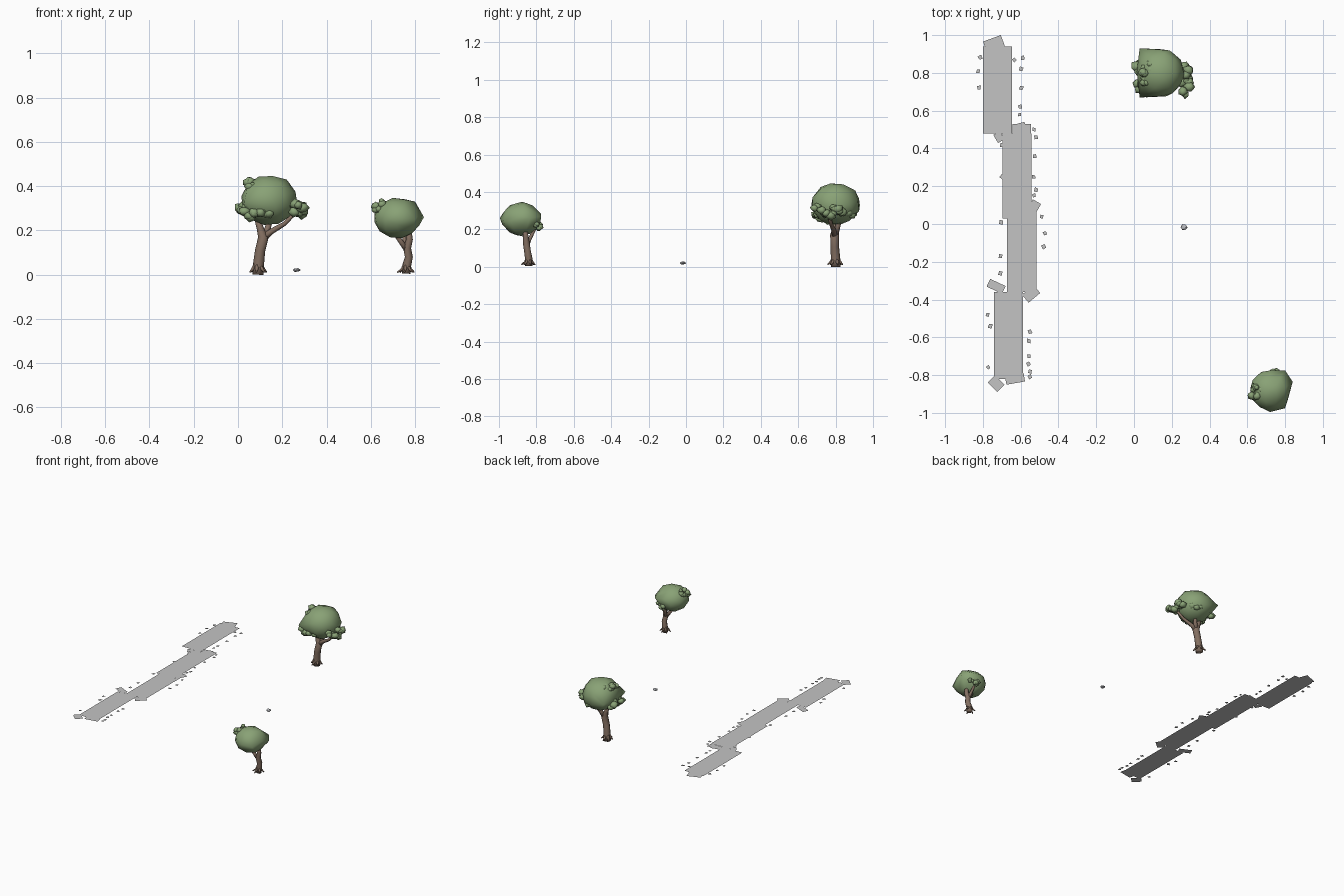
import bpy
import bmesh
import math
import random
from mathutils import Vector, Matrix

random.seed(7)
cube = bpy.data.objects.get("Cube")
if cube:
    bpy.data.objects.remove(cube, do_unlink=True)


def material(name, colour):
    mat = bpy.data.materials.new(name)
    mat.use_nodes = True
    mat.diffuse_color = (*colour, 1)
    mat.node_tree.nodes["Principled BSDF"].inputs["Base Color"].default_value = (*colour, 1)
    return mat


leaf = material("leaf green", (0.25, 0.36, 0.18))
bark = material("bark brown", (0.23, 0.16, 0.12))
paving = material("paving grey", (0.55, 0.55, 0.55))
stone = material("stone grey", (0.5, 0.51, 0.54))


def finish(name, bm, mat, smooth=False):
    mesh = bpy.data.meshes.new(name)
    for face in bm.faces:
        face.smooth = smooth
    bm.to_mesh(mesh)
    bm.free()
    mesh.materials.append(mat)
    obj = bpy.data.objects.new(name, mesh)
    bpy.context.collection.objects.link(obj)
    return obj


def add_blob(bm, centre, size, detail, jitter):
    """Add a lumpy ball to the mesh."""
    ball = bmesh.ops.create_icosphere(bm, subdivisions=detail, radius=1)
    spin = Matrix.Rotation(random.uniform(0, math.tau), 3, Vector((1, random.random(), 1)))
    for v in ball["verts"]:
        v.co = spin @ v.co * random.uniform(1 - jitter, 1 + jitter)
        v.co = Vector(centre) + v.co * Vector(size)


def crown(name, centre, size, corners):
    """A big rounded leaf mass, pulled out to a few blunt corners."""
    bm = bmesh.new()
    add_blob(bm, centre, size, 2, 0.03)
    for corner in corners:
        bm.verts.new(corner)
    hull = bmesh.ops.convex_hull(bm, input=bm.verts[:])
    loose = [g for g in hull["geom_interior"] + hull["geom_unused"]
             if isinstance(g, bmesh.types.BMVert)]
    bmesh.ops.delete(bm, geom=list(set(loose)), context="VERTS")
    finish(name, bm, leaf, True)


def leaf_clump(name, centre, spread, count, radius):
    """A cluster of small leaf balls scattered through an ellipsoid."""
    bm = bmesh.new()
    for _ in range(count):
        way = Vector((random.gauss(0, 1), random.gauss(0, 1), random.gauss(0, 1))).normalized()
        spot = Vector(centre) + way * Vector(spread) * random.uniform(0.5, 1)
        r = radius * random.uniform(0.75, 1.15)
        add_blob(bm, spot, (r, r, r * 0.85), 1, 0.18)
    finish(name, bm, leaf, True)


def add_tube(bm, points, sides=8):
    """Add a tapered limb through (x, y, z, radius) points."""
    rings = []
    for i, p in enumerate(points):
        before, after = points[max(i - 1, 0)], points[min(i + 1, len(points) - 1)]
        axis = Vector(after[:3]) - Vector(before[:3])
        turn = Vector((0, 0, 1)).rotation_difference(axis)
        ring = []
        for k in range(sides):
            a = math.tau * k / sides
            offset = turn @ Vector((math.cos(a), math.sin(a), 0))
            ring.append(bm.verts.new(Vector(p[:3]) + offset * p[3]))
        rings.append(ring)
    for low, high in zip(rings, rings[1:]):
        for k in range(sides):
            n = (k + 1) % sides
            bm.faces.new((low[k], low[n], high[n], high[k]))
    bm.faces.new(rings[0][::-1])
    bm.faces.new(rings[-1])


def trunk(name, limbs, root_reach):
    """Trunk and boughs in one mesh, with roots spread around the foot."""
    bm = bmesh.new()
    for limb in limbs:
        add_tube(bm, limb)
    x, y, z, r = limbs[0][0]
    for k in range(6):
        a = math.tau * (k + 0.3) / 6
        cx, cy = math.cos(a), math.sin(a)
        reach = root_reach * random.uniform(0.85, 1.1)
        add_tube(bm, [(x + cx * r * 0.5, y + cy * r * 0.5, 0.045, r * 0.4),
                      (x + cx * r, y + cy * r, 0.025, r * 0.35),
                      (x + cx * reach, y + cy * reach, 0.011, 0.003)], 5)
    finish(name, bm, bark, True)


# Large tree
trunk("large_tree_trunk", [
    [(0.09, 0.8, 0, 0.025), (0.092, 0.8, 0.04, 0.025), (0.1, 0.795, 0.11, 0.023),
     (0.115, 0.795, 0.17, 0.024), (0.1, 0.8, 0.21, 0.016), (0.08, 0.8, 0.28, 0.012)],
    [(0.11, 0.795, 0.16, 0.018), (0.15, 0.79, 0.195, 0.013),
     (0.21, 0.775, 0.23, 0.01), (0.27, 0.76, 0.29, 0.007)],
    [(0.11, 0.795, 0.16, 0.017), (0.135, 0.81, 0.21, 0.014), (0.15, 0.83, 0.28, 0.01)],
], 0.045)
crown("large_tree_crown", (0.14, 0.8, 0.335), (0.128, 0.132, 0.115),
      [(0.03, 0.67, 0.33), (0.03, 0.93, 0.33), (0.22, 0.8, 0.43), (0.265, 0.8, 0.34)])
for name, centre, spread, count, radius in [
    ("right_bough_leaves", (0.275, 0.755, 0.3), (0.035, 0.085, 0.03), 16, 0.027),
    ("crown_top_leaves", (0.07, 0.79, 0.405), (0.05, 0.065, 0.035), 18, 0.024),
    ("left_skirt_leaves", (0.03, 0.79, 0.29), (0.04, 0.08, 0.03), 14, 0.027),
    ("front_skirt_leaves", (0.1, 0.71, 0.27), (0.07, 0.03, 0.02), 9, 0.026),
    ("back_skirt_leaves", (0.16, 0.88, 0.3), (0.07, 0.025, 0.04), 10, 0.026),
]:
    leaf_clump("large_tree_" + name, centre, spread, count, radius)

# Small tree
trunk("small_tree_trunk", [
    [(0.76, -0.84, 0.005, 0.02), (0.762, -0.84, 0.04, 0.02), (0.772, -0.847, 0.08, 0.018),
     (0.764, -0.853, 0.12, 0.018), (0.775, -0.857, 0.16, 0.015), (0.77, -0.86, 0.22, 0.01)],
    [(0.764, -0.853, 0.11, 0.013), (0.735, -0.86, 0.15, 0.011), (0.7, -0.87, 0.2, 0.009)],
    [(0.765, -0.853, 0.11, 0.012), (0.755, -0.835, 0.15, 0.01), (0.745, -0.81, 0.2, 0.008)],
], 0.04)
crown("small_tree_crown", (0.72, -0.88, 0.255), (0.107, 0.107, 0.092),
      [(0.8, -0.775, 0.27), (0.84, -0.835, 0.26), (0.8, -0.975, 0.25),
       (0.72, -0.995, 0.26), (0.8, -0.87, 0.33)])
for name, centre, spread, count, radius in [
    ("side_leaves", (0.645, -0.89, 0.31), (0.035, 0.045, 0.035), 15, 0.02),
    ("back_leaves", (0.745, -0.805, 0.215), (0.06, 0.025, 0.035), 13, 0.018),
]:
    leaf_clump("small_tree_" + name, centre, spread, count, radius)

# Lone rock
bm = bmesh.new()
add_blob(bm, (0.264, -0.017, 0.021), (0.019, 0.018, 0.009), 1, 0.1)
finish("rock", bm, stone)

# Paved path: thin slabs end to end
PATH_Z = 0.024


def plate(bm, x, y, w, h, angle=0.0, z=PATH_Z, skew=0.0):
    turn = Matrix.Rotation(math.radians(angle), 3, "Z")
    corners = []
    for sx, sy in ((-1, -1), (1, -1), (1, 1), (-1, 1)):
        wobble = 1 + random.uniform(-skew, skew)
        spot = turn @ Vector((sx * w / 2, sy * h / 2, 0)) * wobble
        corners.append(bm.verts.new(spot + Vector((x, y, z))))
    bm.faces.new(corners)


bm = bmesh.new()
for left, right, low, high in [(-0.8, -0.645, 0.48, 0.94), (-0.697, -0.543, 0.03, 0.48),
                               (-0.672, -0.517, -0.36, 0.03), (-0.74, -0.587, -0.82, -0.36)]:
    plate(bm, (left + right) / 2, (low + high) / 2, right - left, high - low)
finish("path_slabs", bm, paving)

# Broken corner pieces where the slabs meet
bm = bmesh.new()
for x, y, w, h, angle in [
    (-0.74, 0.95, 0.1, 0.07, 20), (-0.594, 0.505, 0.1, 0.05, 0), (-0.6, 0.52, 0.05, 0.03, 15),
    (-0.715, 0.46, 0.04, 0.05, 30), (-0.53, 0.09, 0.05, 0.065, -30), (-0.53, 0.03, 0.026, 0.1, 0),
    (-0.545, -0.37, 0.08, 0.055, 40), (-0.73, -0.33, 0.09, 0.045, -25),
    (-0.73, -0.845, 0.055, 0.07, 45), (-0.63, -0.82, 0.1, 0.045, 10),
]:
    plate(bm, x, y, w, h, angle, PATH_Z - 0.001)
finish("path_broken_edges", bm, paving)

# Pebbles beside the path, as positions along each stretch
pebble_rows = [
    (-0.82, [0.88, 0.81, 0.72]),
    (-0.6, [0.88, 0.82, 0.72, 0.62, 0.58]),
    (-0.525, [0.5, 0.46, 0.36, 0.25, 0.18, 0.15]),
    (-0.48, [0.04, -0.05, -0.12]),
    (-0.705, [0.42, 0.25, 0.01, -0.17, -0.26]),
    (-0.77, [-0.48, -0.54, -0.76]),
    (-0.56, [-0.57, -0.62, -0.7, -0.74, -0.78, -0.81]),
    (-0.64, [0.87]),
]
bm = bmesh.new()
for x, row in pebble_rows:
    for y in row:
        plate(bm, x + random.uniform(-0.01, 0.01), y, 0.018, 0.02,
              random.uniform(-40, 40), PATH_Z, 0.25)
finish("path_pebbles", bm, paving)
